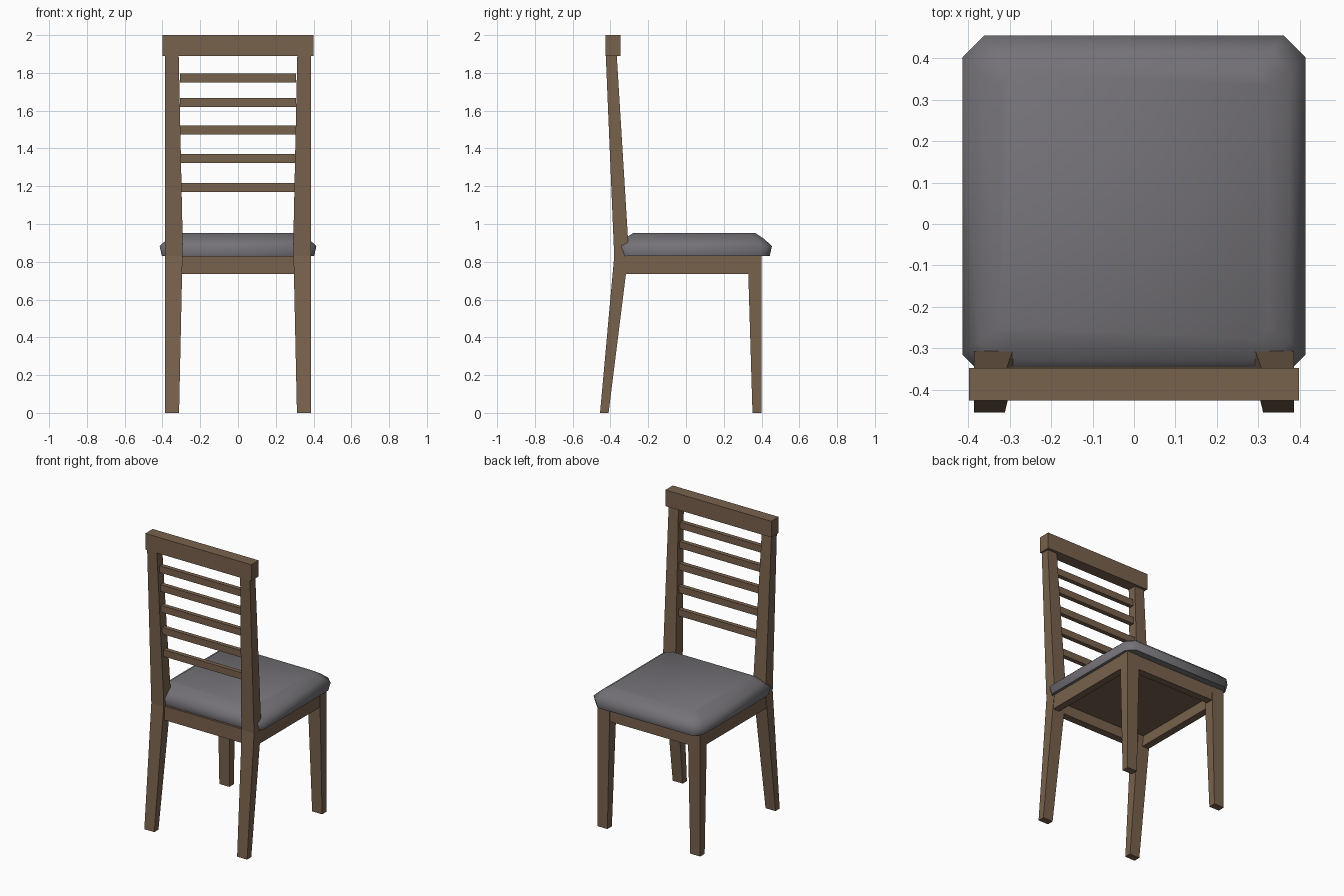
import bpy, bmesh, math

if "Cube" in bpy.data.objects:
    bpy.data.objects.remove(bpy.data.objects["Cube"])


def material(name, rgb):
    m = bpy.data.materials.new(name)
    m.diffuse_color = (*rgb, 1.0)
    m.use_nodes = True
    m.node_tree.nodes["Principled BSDF"].inputs["Base Color"].default_value = m.diffuse_color
    return m


WOOD = material("brown wood", (0.19, 0.122, 0.075))
CLOTH = material("grey cloth", (0.175, 0.168, 0.183))


def loft(name, rings, mat):
    """Skin a stack of closed rings, capped at both ends."""
    bm = bmesh.new()
    vs = [[bm.verts.new(p) for p in r] for r in rings]
    n = len(vs[0])
    for a, b in zip(vs, vs[1:]):
        for i in range(n):
            j = (i + 1) % n
            bm.faces.new((a[i], a[j], b[j], b[i]))
    bm.faces.new(vs[0][::-1])
    bm.faces.new(vs[-1])
    bmesh.ops.recalc_face_normals(bm, faces=bm.faces)
    me = bpy.data.meshes.new(name)
    bm.to_mesh(me)
    bm.free()
    me.materials.append(mat)
    ob = bpy.data.objects.new(name, me)
    bpy.context.collection.objects.link(ob)
    return ob


def rect(x0, x1, y0, y1, z):
    return [(x0, y0, z), (x1, y0, z), (x1, y1, z), (x0, y1, z)]


def box(name, x0, x1, y0, y1, z0, z1):
    return loft(name, [rect(x0, x1, y0, y1, z0), rect(x0, x1, y0, y1, z1)], WOOD)


def post(name, sections, side):
    """Tapered square post from (z, inner x, back y, front y) sections."""
    return loft(name, [rect(side * xi, side * 0.387, y0, y1, z)
                       for z, xi, y0, y1 in sections], WOOD)


# Legs and side aprons, mirrored left and right
for side, label in ((-1, "left"), (1, "right")):
    post("back_leg_" + label, [(0, 0.312, -0.455, -0.41),
                               (0.83, 0.294, -0.38, -0.306),
                               (0.92, 0.293, -0.384, -0.307),
                               (1.9, 0.314, -0.425, -0.367)], side)
    post("front_leg_" + label, [(0, 0.312, 0.352, 0.4),
                                (0.83, 0.294, 0.327, 0.4)], side)
    xs = sorted((side * 0.335, side * 0.384))
    box("side_apron_" + label, *xs, -0.34, 0.36, 0.735, 0.83)

# Front and back aprons, and the board under the cushion
box("back_apron", -0.33, 0.33, -0.37, -0.32, 0.735, 0.83)
box("front_apron", -0.33, 0.33, 0.347, 0.397, 0.735, 0.83)
box("seat_board", -0.36, 0.36, -0.34, 0.37, 0.805, 0.832)

# Top rail and five slats that follow the lean of the back
box("top_rail", -0.399, 0.399, -0.427, -0.348, 1.89, 2.0)
for i, z in enumerate((1.193, 1.347, 1.498, 1.643, 1.773)):
    y = -0.361 - (z - 1.193) * 0.05
    box(f"back_slat_{i + 1}", -0.306, 0.306, y - 0.015, y + 0.015,
        z - 0.023, z + 0.023)


# Padded cushion with cut corners and a sloped upper edge
def cushion_ring(z, inset, cut):
    x, yb, yf = 0.415 - inset, -0.368 + inset, 0.455 - inset
    return [(-x + cut, yb, z), (x - cut, yb, z), (x, yb + cut, z), (x, yf - cut, z),
            (x - cut, yf, z), (-x + cut, yf, z), (-x, yf - cut, z), (-x, yb + cut, z)]


cushion = loft("cushion", [cushion_ring(0.83, 0.012, 0.048),
                           cushion_ring(0.883, 0.0, 0.052),
                           cushion_ring(0.92, 0.04, 0.045),
                           cushion_ring(0.953, 0.09, 0.03)], CLOTH)
bpy.context.view_layer.objects.active = cushion
cushion.select_set(True)
bpy.ops.object.shade_smooth_by_angle(angle=math.radians(65))
